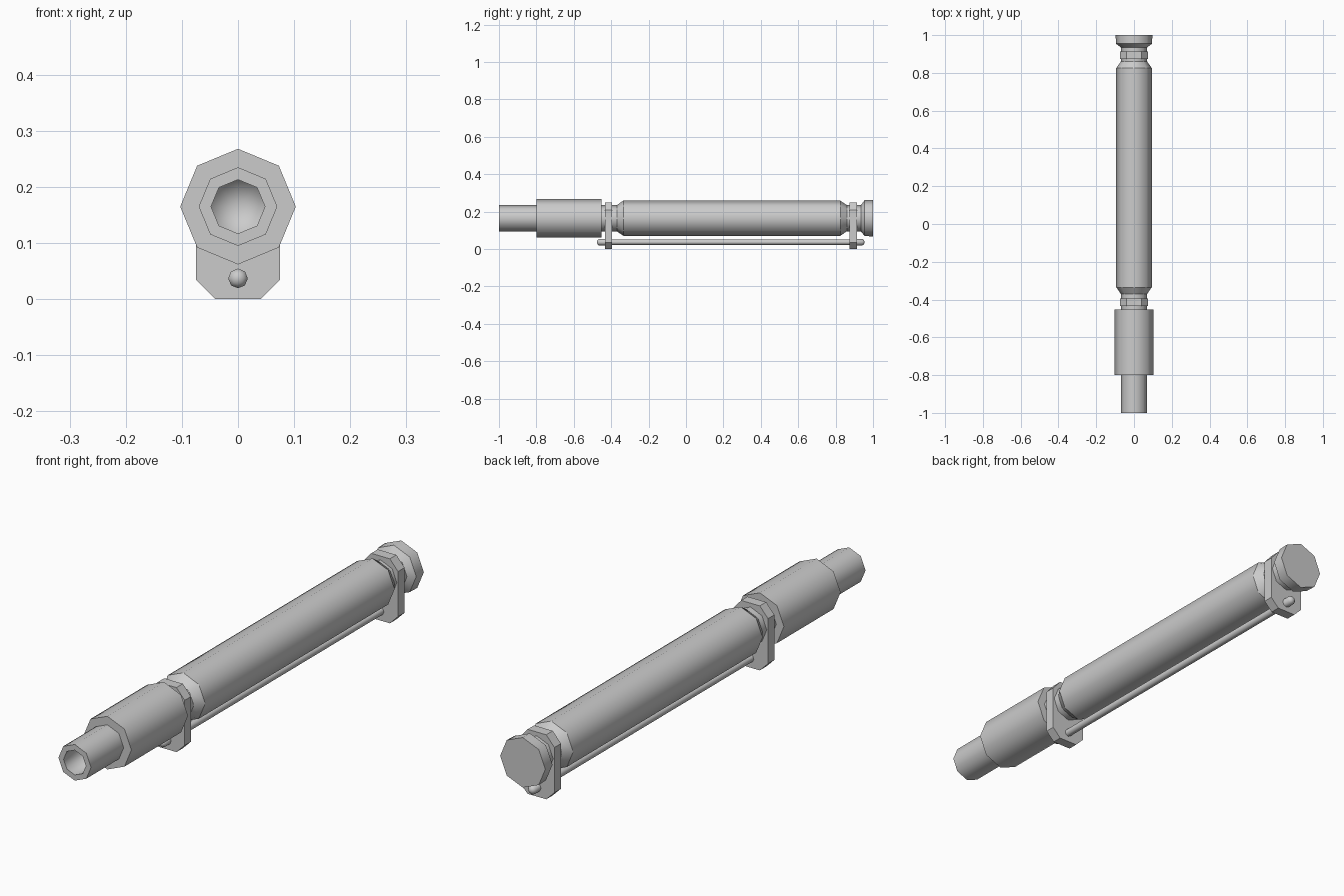
import bpy
import bmesh
import math

if "Cube" in bpy.data.objects:
    bpy.data.objects.remove(bpy.data.objects["Cube"])

SIDES = 8
AXIS_Z = 0.165


def finish(bm, name):
    bmesh.ops.recalc_face_normals(bm, faces=bm.faces)
    mesh = bpy.data.meshes.new(name)
    bm.to_mesh(mesh)
    bm.free()
    obj = bpy.data.objects.new(name, mesh)
    bpy.context.collection.objects.link(obj)
    return obj


def lathe(name, profile, z):
    """Spin (y, radius, sharp) points about a y-parallel axis at height z."""
    bm = bmesh.new()
    rings = []
    for y, r, sharp in profile:
        count = SIDES if r > 0 else 1
        rings.append([bm.verts.new((r * math.sin(math.tau * i / SIDES), y,
                                    z + r * math.cos(math.tau * i / SIDES)))
                      for i in range(count)])
    for a, b in zip(rings, rings[1:]):
        for i in range(SIDES):
            j = (i + 1) % SIDES
            corners = [a[i % len(a)], a[j % len(a)], b[j % len(b)], b[i % len(b)]]
            bm.faces.new(list(dict.fromkeys(corners))).smooth = True
    # crease the rings flagged as sharp
    for ring, (_, r, sharp) in zip(rings, profile):
        if sharp and r > 0:
            for i in range(SIDES):
                edge = bm.edges.get((ring[i], ring[(i + 1) % SIDES]))
                edge.smooth = False
    return finish(bm, name)


def clamp(name, y0, y1):
    """Chamfered plate joining the tube to the rod."""
    w, h, c = 0.075, 0.25, 0.035
    half = [(w - c, 0), (w, c), (w, h - c - 0.005), (w - c, h)]
    outline = half + [(-x, z) for x, z in reversed(half)]
    bm = bmesh.new()
    face = bm.faces.new([bm.verts.new((x, y0, z)) for x, z in outline])
    new = bmesh.ops.extrude_face_region(bm, geom=[face], use_keep_orig=True)["geom"]
    bmesh.ops.translate(bm, vec=(0, y1 - y0, 0),
                        verts=[g for g in new if isinstance(g, bmesh.types.BMVert)])
    return finish(bm, name)


# Main tube: bored tip, sleeve, neck, long body, rear neck and end cap
lathe("main_tube", [
    (-0.80, 0, False), (-0.80, 0.048, False), (-1.0, 0.048, True),
    (-1.0, 0.07, True), (-0.80, 0.07, True),
    (-0.80, 0.103, True), (-0.453, 0.103, True),
    (-0.453, 0.07, True), (-0.37, 0.07, True),
    (-0.335, 0.094, True), (0.825, 0.094, True),
    (0.86, 0.07, True), (0.935, 0.07, True),
    (0.955, 0.096, True), (1.0, 0.097, True), (1.0, 0, False),
], AXIS_Z)

# Two clamps
clamp("front_clamp", -0.434, -0.395)
clamp("rear_clamp", 0.873, 0.913)

# Thin rod under the tube with rounded, slightly thicker ends
lathe("under_rod", [
    (-0.477, 0, False), (-0.474, 0.010, False), (-0.466, 0.0175, False),
    (-0.42, 0.0175, True), (-0.42, 0.0145, True),
    (0.89, 0.0145, True), (0.89, 0.0175, True),
    (0.944, 0.0175, False), (0.952, 0.010, False), (0.955, 0, False),
], 0.037)
